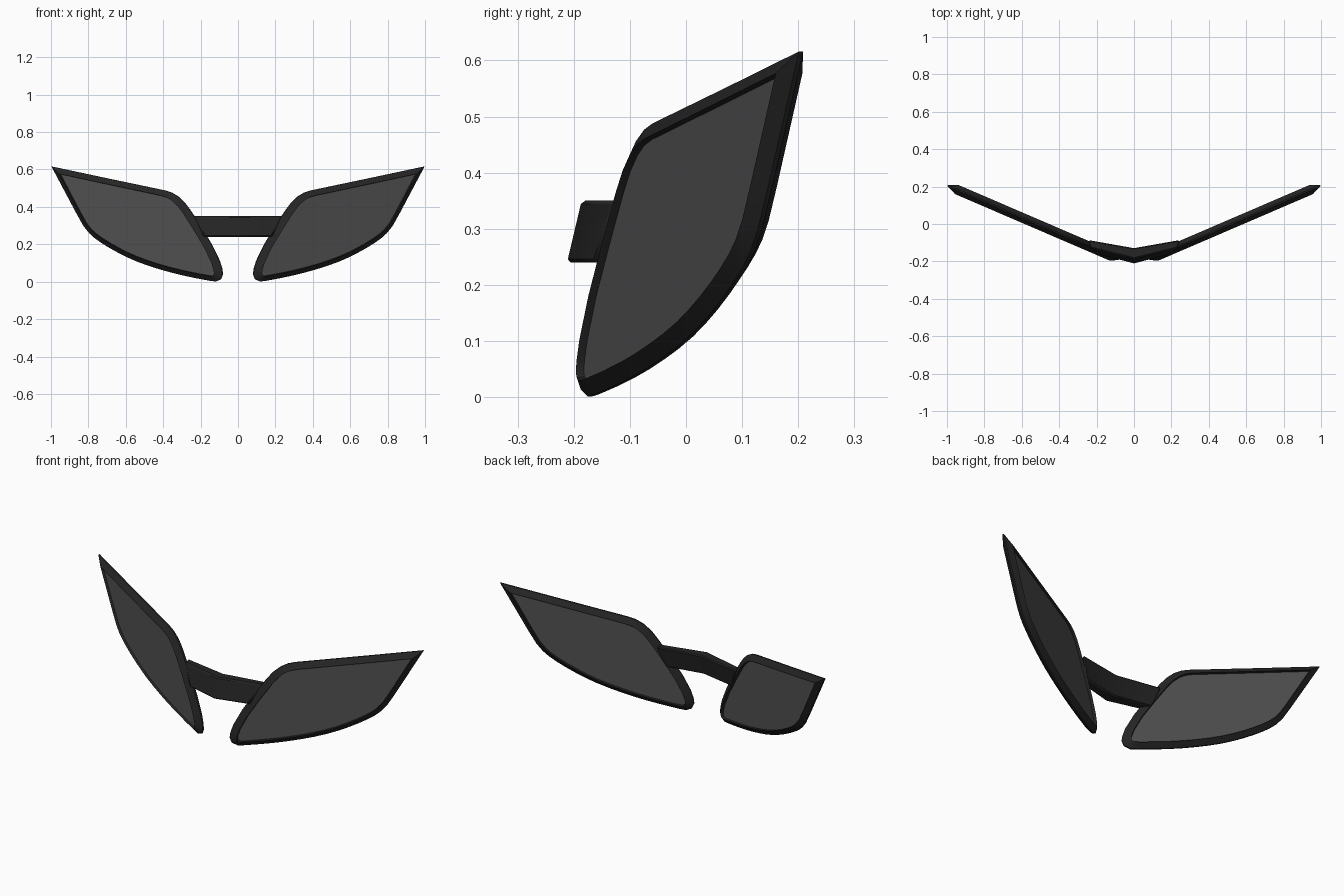
import bpy, bmesh, math
from mathutils import Vector

if "Cube" in bpy.data.objects:
    bpy.data.objects.remove(bpy.data.objects["Cube"])

# Lens outline seen from the front (x, z), anticlockwise from the outer tip
OUTLINE = [(0.996, 0.616), (0.70, 0.553), (0.39, 0.488), (0.355, 0.477), (0.32, 0.456),
           (0.285, 0.423), (0.253, 0.38), (0.198, 0.294), (0.138, 0.195), (0.098, 0.112),
           (0.085, 0.07), (0.081, 0.04), (0.092, 0.013), (0.12, 0.001), (0.15, 0.005),
           (0.23, 0.02), (0.30, 0.035), (0.36, 0.05), (0.42, 0.067), (0.48, 0.086),
           (0.54, 0.108), (0.59, 0.13), (0.64, 0.155), (0.69, 0.183), (0.73, 0.208),
           (0.765, 0.233), (0.795, 0.26), (0.825, 0.298), (0.86, 0.36)]
SWEEP = math.atan(0.43)
ALONG = Vector((math.cos(SWEEP), math.sin(SWEEP)))
FRONT = Vector((math.sin(SWEEP), -math.cos(SWEEP)))
TIP = Vector((0.996, 0.205))


def material(name, v):
    m = bpy.data.materials.new(name)
    m.diffuse_color = (v, v, v, 1)
    m.use_nodes = True
    m.node_tree.nodes["Principled BSDF"].inputs["Base Color"].default_value = m.diffuse_color
    return m


def loop_points(inset, height, squeeze=0.0):
    """Outline inset inside the swept lens plane, lifted to the front, squeezed towards the tip."""
    pts = [Vector(((x - TIP.x) / ALONG.x, z)) for x, z in OUTLINE]
    result = []
    for i, p in enumerate(pts):
        a = (p - pts[i - 1]).normalized()
        b = (pts[(i + 1) % len(pts)] - p).normalized()
        na, nb = Vector((-a.y, a.x)), Vector((-b.y, b.x))
        q = p + (na + nb) * (inset / (1 + na.dot(nb)))
        xy = TIP + ALONG * q.x * (1 - squeeze) + FRONT * height
        result.append((xy.x, xy.y, q.y))
    return result


def make(name, rings, mat, wrap=False, caps=False, mirror=False, bevel=0):
    """Skin a list of rings into one object."""
    bm = bmesh.new()
    vs = [[bm.verts.new(p) for p in r] for r in rings]
    n = len(vs[0])
    pairs = list(zip(vs, vs[1:])) + ([(vs[-1], vs[0])] if wrap else [])
    for r, s in pairs:
        for i in range(n):
            j = (i + 1) % n
            bm.faces.new((r[i], r[j], s[j], s[i]))
    if caps:
        bm.faces.new(vs[0])
        bm.faces.new(vs[-1])
    bmesh.ops.recalc_face_normals(bm, faces=bm.faces)
    me = bpy.data.meshes.new(name)
    bm.to_mesh(me)
    bm.free()
    me.materials.append(mat)
    ob = bpy.data.objects.new(name, me)
    bpy.context.collection.objects.link(ob)
    bpy.ops.object.select_all(action='DESELECT')
    ob.select_set(True)
    bpy.context.view_layer.objects.active = ob
    bpy.ops.object.shade_smooth_by_angle(angle=math.radians(35))
    if bevel:
        b = ob.modifiers.new("bevel", 'BEVEL')
        b.width, b.segments, b.limit_method = bevel, 1, 'ANGLE'
    if mirror:
        m = ob.modifiers.new("mirror", 'MIRROR')
        m.use_mirror_merge = False
    return ob


dark = material("frame_black", 0.018)
grey = material("lens_grey", 0.08)

# Rims: ring bevelled to a narrow outer ridge, wider at the inner end
HALF = [(0.030, 0.010, 0.014), (0.028, 0.026, 0.012), (0, 0.004, 0)]
PROFILE = HALF + [(d, -h, s) for d, h, s in reversed(HALF)]
make("rims", [loop_points(*p) for p in PROFILE], dark, wrap=True, mirror=True)

# Lenses: thin slabs recessed inside the rims
make("lenses", [loop_points(0.029, h, 0.013) for h in (0.012, -0.012)], grey,
     caps=True, mirror=True)

# Bridge: leaning bar bent at the centre
middle = [(0, -0.212, 0.24), (0, -0.186, 0.35), (0, -0.128, 0.35), (0, -0.15, 0.24)]
end = [(0.18, -0.165, 0.24), (0.235, -0.128, 0.35), (0.245, -0.085, 0.35), (0.205, -0.11, 0.24)]
left = [(-x, y, z) for x, y, z in end]
make("bridge", [left, middle, end], dark, caps=True, bevel=0.006)
